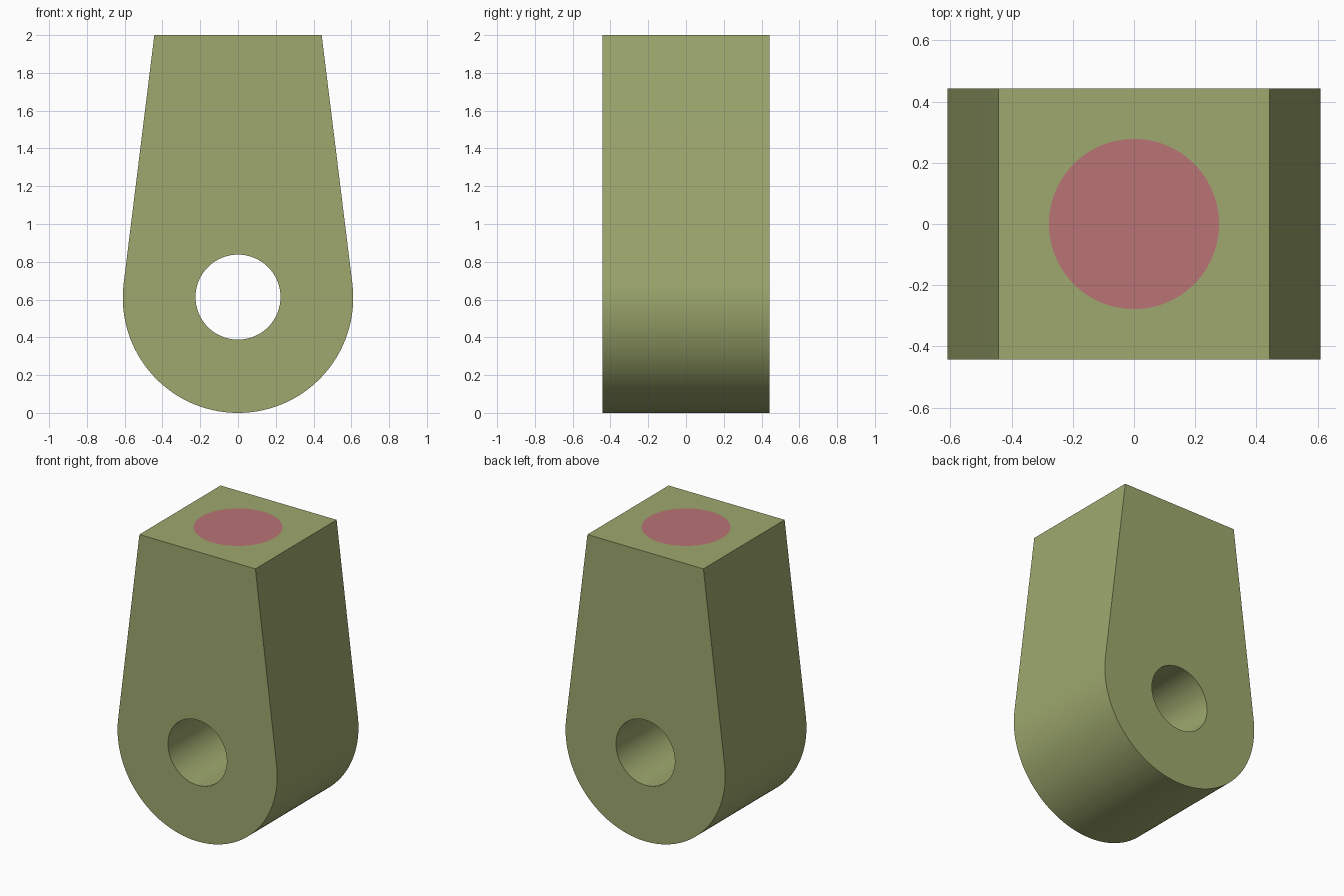
import bpy, bmesh, math
from mathutils import Vector

if "Cube" in bpy.data.objects:
    bpy.data.objects.remove(bpy.data.objects["Cube"])

R, CZ = 0.61, 0.61           # rounded end
HOLE, HZ = 0.225, 0.613      # pin hole
W, H, D = 0.443, 2.0, 0.443  # half top width, height, half depth
DISC = 0.278                 # painted disc radius


def material(name, rgb):
    m = bpy.data.materials.new(name)
    m.diffuse_color = (*rgb, 1)
    m.use_nodes = True
    m.node_tree.nodes["Principled BSDF"].inputs["Base Color"].default_value = m.diffuse_color
    return m


def ring(bm, pts):
    vs = [bm.verts.new(p) for p in pts]
    return vs, [bm.edges.new((vs[i - 1], vs[i])) for i in range(len(vs))]


# Front outline: flat top, tapered sides tangent to the round end
a = math.atan2(H - CZ, W) - math.acos(R / math.hypot(W, H - CZ))
N = 96
outline = [(W, H)]
for i in range(N + 1):
    t = a - (math.pi + 2 * a) * i / N
    outline.append((R * math.cos(t), CZ + R * math.sin(t)))
outline.append((-W, H))


def circle(r, n=96):
    return [(r * math.cos(2 * math.pi * i / n), r * math.sin(2 * math.pi * i / n)) for i in range(n)]


bm = bmesh.new()
loops = []
for y in (-D, D):
    # Front and back plates with the pin hole
    outer, e1 = ring(bm, [(x, y, z) for x, z in outline])
    inner, e2 = ring(bm, [(x, y, HZ + z) for x, z in circle(HOLE)])
    bmesh.ops.triangle_fill(bm, edges=e1 + e2, use_beauty=True, normal=Vector((0, 1 if y > 0 else -1, 0)))
    loops.append((outer, inner))

# Sides and hole wall (the closing top quad is made separately)
for k in (0, 1):
    p, q = loops[0][k], loops[1][k]
    for i in range(1 - k, len(p)):
        bm.faces.new((p[i - 1], p[i], q[i], q[i - 1]))

# Top face with the painted disc inset in it
_, e1 = ring(bm, [(-W, -D, H), (W, -D, H), (W, D, H), (-W, D, H)])
dv, e2 = ring(bm, [(x, y, H) for x, y in circle(DISC)])
bmesh.ops.triangle_fill(bm, edges=e1 + e2, use_beauty=True, normal=Vector((0, 0, 1)))
disc = bm.faces.new(dv)
disc.material_index = 1
bmesh.ops.remove_doubles(bm, verts=bm.verts[:], dist=1e-5)
bmesh.ops.recalc_face_normals(bm, faces=bm.faces[:])

mesh = bpy.data.meshes.new("lug_block")
bm.to_mesh(mesh)
bm.free()
mesh.materials.append(material("olive green", (0.342, 0.397, 0.156)))
mesh.materials.append(material("dusty red", (0.491, 0.174, 0.181)))
ob = bpy.data.objects.new("lug_block", mesh)
bpy.context.collection.objects.link(ob)
bpy.context.view_layer.objects.active = ob
ob.select_set(True)
bpy.ops.object.shade_smooth_by_angle(angle=math.radians(30))
